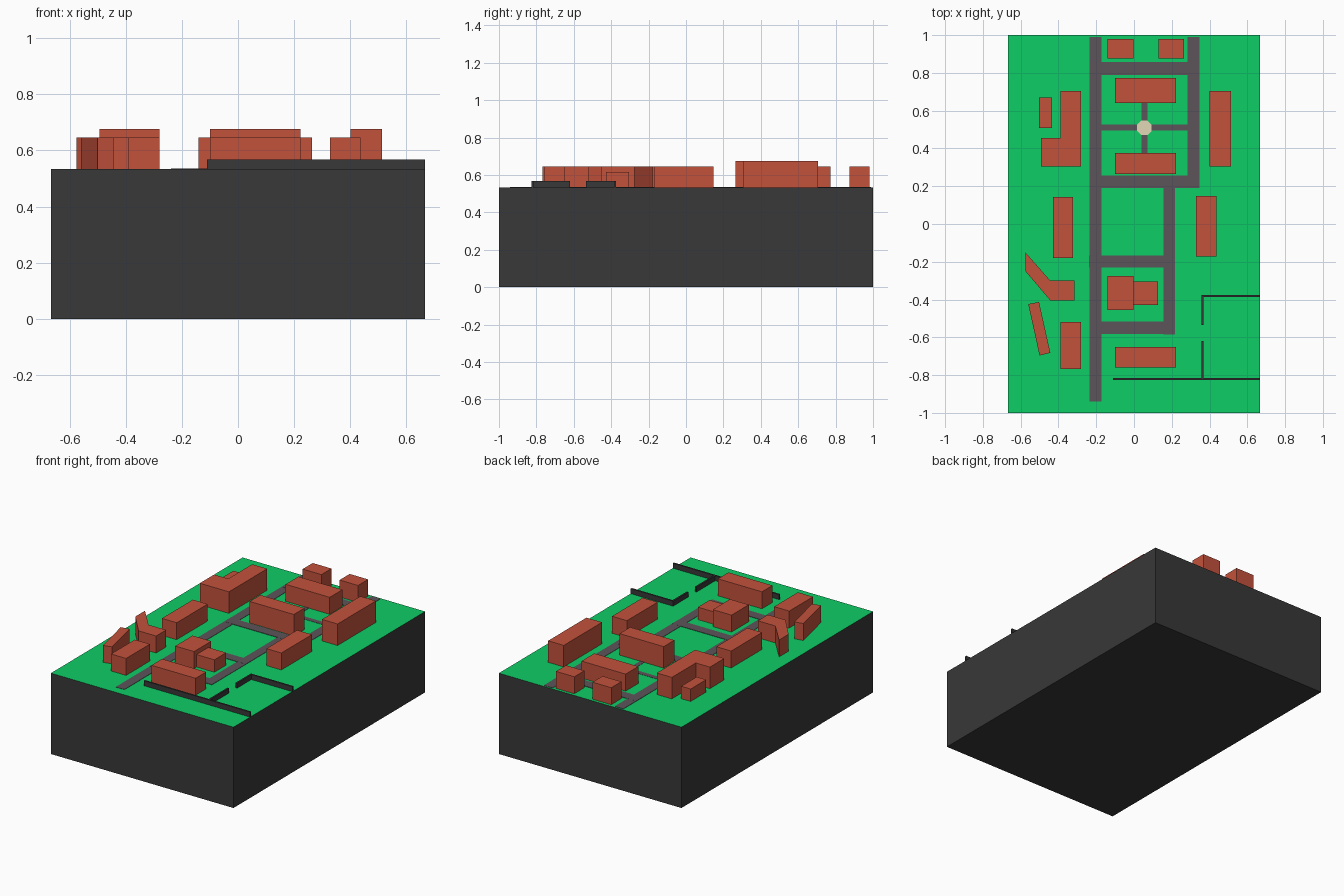
import bpy, bmesh, math
from mathutils import Color

if "Cube" in bpy.data.objects:
    bpy.data.objects.remove(bpy.data.objects["Cube"])

GROUND = 0.534
LOW, MID, TALL = 0.616, 0.646, 0.676


def material(name, r, g, b):
    m = bpy.data.materials.new(name)
    c = Color((r / 255, g / 255, b / 255)).from_srgb_to_scene_linear()
    m.diffuse_color = (c.r, c.g, c.b, 1)
    m.use_nodes = True
    m.node_tree.nodes["Principled BSDF"].inputs["Base Color"].default_value = m.diffuse_color
    return m


dark = material("dark_stone", 56, 56, 56)
green = material("grass", 13, 205, 102)
brick = material("brick", 196, 82, 60)
asphalt = material("asphalt", 92, 84, 90)
cream = material("cream_paving", 226, 216, 182)


def rect(x0, x1, y0, y1):
    return [(x0, y0), (x1, y0), (x1, y1), (x0, y1)]


def prisms(name, outlines, z0, z1, mat):
    """One object made from outlines extruded from z0 to z1."""
    bm = bmesh.new()
    for pts in outlines:
        lower = [bm.verts.new((x, y, z0)) for x, y in pts]
        upper = [bm.verts.new((x, y, z1)) for x, y in pts]
        bm.faces.new(lower[::-1])
        bm.faces.new(upper)
        n = len(pts)
        for i in range(n):
            j = (i + 1) % n
            bm.faces.new((lower[i], lower[j], upper[j], upper[i]))
    bmesh.ops.recalc_face_normals(bm, faces=bm.faces)
    me = bpy.data.meshes.new(name)
    bm.to_mesh(me)
    bm.free()
    me.materials.append(mat)
    ob = bpy.data.objects.new(name, me)
    bpy.context.collection.objects.link(ob)
    return ob


# Plinth with a grass top face
plinth = prisms("plinth", [rect(-0.667, 0.667, -1, 1)], 0, GROUND, dark)
plinth.data.materials.append(green)
for f in plinth.data.polygons:
    if f.normal.z > 0.5:
        f.material_index = 1

# Roads: north-south, then east-west
prisms("roads_north_south", [
    rect(-0.235, -0.172, -0.94, 0.99),
    rect(0.282, 0.346, 0.19, 0.99),
    rect(0.155, 0.218, -0.585, 0.20),
], GROUND, GROUND + 0.002, asphalt)
prisms("roads_east_west", [
    rect(-0.235, 0.346, 0.79, 0.857),
    rect(-0.235, 0.346, 0.19, 0.257),
    rect(-0.238, 0.218, -0.23, -0.166),
    rect(-0.235, 0.218, -0.583, -0.517),
], GROUND, GROUND + 0.0025, asphalt)

# Courtyard footpaths and central octagonal plaza
prisms("footpaths", [rect(0.04, 0.071, 0.37, 0.65), rect(-0.18, 0.29, 0.495, 0.527)],
       GROUND, GROUND + 0.0015, asphalt)
octagon = [(0.055 + 0.042 * math.cos(math.radians(22.5 + 45 * i)),
            0.509 + 0.042 * math.sin(math.radians(22.5 + 45 * i))) for i in range(8)]
prisms("plaza", [octagon], GROUND, GROUND + 0.004, cream)

# Buildings: name, roof height, outline
buildings = [
    ("north_house_west", MID, rect(-0.14, -0.003, 0.875, 0.98)),
    ("north_house_east", MID, rect(0.13, 0.264, 0.875, 0.98)),
    ("courtyard_north_block", MID, rect(-0.10, 0.222, 0.64, 0.773)),
    ("courtyard_south_block", TALL, rect(-0.10, 0.222, 0.265, 0.376)),
    ("east_long_block", TALL, rect(0.40, 0.514, 0.305, 0.705)),
    ("west_angled_block", TALL, [(-0.493, 0.305), (-0.28, 0.305), (-0.28, 0.705),
                                 (-0.39, 0.705), (-0.39, 0.455), (-0.493, 0.455)]),
    ("west_annex", LOW, rect(-0.503, -0.434, 0.508, 0.67)),
    ("middle_west_block", MID, rect(-0.43, -0.322, -0.18, 0.143)),
    ("middle_east_block", MID, rect(0.328, 0.437, -0.172, 0.148)),
    ("bent_block", MID, [(-0.575, -0.15), (-0.575, -0.25), (-0.443, -0.405),
                         (-0.315, -0.405), (-0.315, -0.30), (-0.443, -0.30)]),
    ("slanted_block", MID, [(-0.56, -0.424), (-0.50, -0.696), (-0.443, -0.682), (-0.503, -0.413)]),
    ("southwest_block", MID, rect(-0.39, -0.28, -0.768, -0.52)),
    ("central_house", MID, rect(-0.14, -0.003, -0.455, -0.275)),
    ("central_house_wing", LOW, rect(-0.003, 0.127, -0.428, -0.305)),
    ("south_block", MID, rect(-0.10, 0.222, -0.76, -0.65)),
]
for name, top, outline in buildings:
    prisms(name, [outline], GROUND, top, brick)

# Boundary walls with a gateway gap
prisms("boundary_walls", [
    rect(0.357, 0.667, -0.386, -0.375),
    rect(0.357, 0.368, -0.534, -0.386),
    rect(0.357, 0.368, -0.815, -0.62),
    rect(-0.11, 0.667, -0.826, -0.815),
], GROUND, 0.567, dark)
